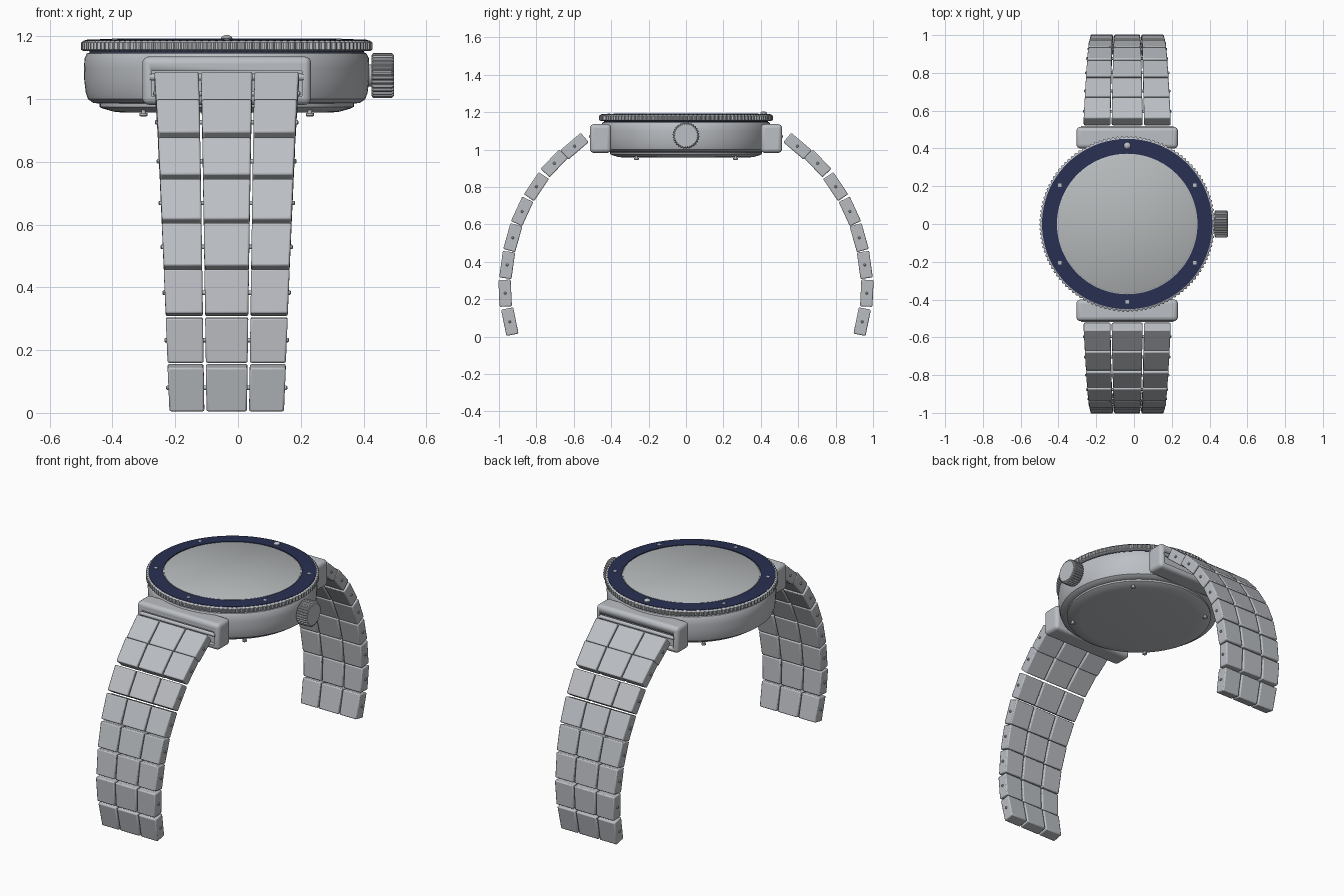
import bpy, bmesh, math
from mathutils import Vector, Matrix

if "Cube" in bpy.data.objects:
    bpy.data.objects.remove(bpy.data.objects["Cube"])

CX = -0.036          # watch axis
MID_Z = 1.075        # crown height


def material(name, rgb):
    m = bpy.data.materials.new(name)
    m.use_nodes = True
    m.diffuse_color = (*rgb, 1)
    m.node_tree.nodes["Principled BSDF"].inputs["Base Color"].default_value = (*rgb, 1)
    return m


STEEL = material("steel grey", (0.50, 0.52, 0.55))
DIAL = material("dial grey", (0.47, 0.49, 0.50))
NAVY = material("navy blue", (0.022, 0.03, 0.085))


def finish(name, bm, mat, matrix=Matrix(), bevel=0, segments=2):
    bmesh.ops.recalc_face_normals(bm, faces=bm.faces)
    mesh = bpy.data.meshes.new(name)
    bm.to_mesh(mesh)
    bm.free()
    mesh.transform(matrix)
    mesh.materials.append(mat)
    ob = bpy.data.objects.new(name, mesh)
    bpy.context.collection.objects.link(ob)
    if bevel:
        mod = ob.modifiers.new("Bevel", "BEVEL")
        mod.width, mod.segments = bevel, segments
        mod.limit_method = "ANGLE"
    bpy.ops.object.select_all(action="DESELECT")
    ob.select_set(True)
    bpy.context.view_layer.objects.active = ob
    bpy.ops.object.shade_smooth_by_angle(angle=math.radians(35))
    return ob


def turned(name, profile, mat, matrix, steps=96, teeth=0, depth=0, closed=False):
    """Rings of (radius, height); teeth alternate the radius of every other pair."""
    bm = bmesh.new()
    n = teeth * 4 if teeth else steps
    rings = []
    for r, z in profile:
        ring = []
        for i in range(n):
            a = 2 * math.pi * i / n
            rr = r - (depth if teeth and i % 4 > 1 else 0)
            ring.append(bm.verts.new((rr * math.cos(a), rr * math.sin(a), z)))
        rings.append(ring)
    pairs = list(zip(rings, rings[1:]))
    if closed:
        pairs.append((rings[-1], rings[0]))
    else:
        bm.faces.new(rings[0])
        bm.faces.new(rings[-1])
    for lo, hi in pairs:
        for i in range(n):
            j = (i + 1) % n
            bm.faces.new((lo[i], lo[j], hi[j], hi[i]))
    return finish(name, bm, mat, matrix)


def box(name, lo, hi, mat, bevel=0, segments=2):
    bm = bmesh.new()
    bmesh.ops.create_cube(bm, size=1)
    lo, hi = Vector(lo), Vector(hi)
    for v in bm.verts:
        v.co = (lo + hi) / 2 + v.co * (hi - lo)
    return finish(name, bm, mat, bevel=bevel, segments=segments)


AXIS = Matrix.Translation((CX, 0, 0))
ALONG_X = Matrix.Rotation(math.pi / 2, 4, "Y")

# Case, back cover and its screws
turned("case", [(0.40, 0.985), (0.425, 0.988), (0.442, 1.0), (0.449, 1.02), (0.454, 1.06),
                (0.455, 1.10), (0.453, 1.13), (0.446, 1.145), (0.43, 1.152)], STEEL, AXIS)
turned("case_back", [(0.405, 0.99), (0.405, 0.975), (0.395, 0.97), (0.36, 0.96), (0.33, 0.957)][::-1],
       STEEL, AXIS)
for i in range(4):
    a = math.radians(45 + 90 * i)
    spot = Matrix.Translation((CX + 0.375 * math.cos(a), 0.375 * math.sin(a), 0))
    turned("back_screw", [(0.008, 0.944), (0.013, 0.947), (0.013, 0.955), (0.007, 0.956), (0.007, 0.975)],
           STEEL, spot, 16)

# Rotating bezel with coloured insert and dial
turned("bezel_neck", [(0.438, 1.145), (0.438, 1.16)], NAVY, AXIS)
turned("bezel", [(0.456, 1.153), (0.465, 1.158), (0.465, 1.180), (0.455, 1.187)], STEEL, AXIS,
       teeth=120, depth=0.007)
turned("bezel_insert", [(0.372, 1.184), (0.451, 1.184), (0.451, 1.189), (0.372, 1.192)], NAVY, AXIS,
       closed=True)
turned("dial", [(0.367, 1.184), (0.367, 1.191), (0.364, 1.193)], DIAL, AXIS)

# Bezel markers: raised pip at twelve, small plates at the others
turned("bezel_pip", [(0.018, 1.188), (0.018, 1.195), (0.013, 1.201), (0.006, 1.204)], STEEL,
       Matrix.Translation((CX, 0.415, 0)), 24)
for i in range(1, 6):
    a = math.radians(90 + 60 * i)
    x, y = CX + 0.412 * math.cos(a), 0.412 * math.sin(a)
    box("bezel_marker", (x - 0.009, y - 0.009, 1.187), (x + 0.009, y + 0.009, 1.1925), STEEL)

# Crown and stem
turned("crown", [(0.064, 0.425), (0.072, 0.431), (0.072, 0.490), (0.065, 0.497)], STEEL,
       Matrix.Translation((0, 0, MID_Z)) @ ALONG_X, teeth=30, depth=0.005)
turned("crown_stem", [(0.035, 0.40), (0.035, 0.43)], STEEL,
       Matrix.Translation((0, 0, MID_Z)) @ ALONG_X, 32)

# Bracelet: link centres (y, z) from the lug to the free end
CENTRES = [Vector(p) for p in ((0.596, 1.018), (0.704, 0.926), (0.800, 0.802), (0.876, 0.669),
                               (0.926, 0.529), (0.956, 0.383), (0.967, 0.232), (0.942, 0.080))]
LENGTH, THICK, GAP = 0.143, 0.066, 0.007


def half_width(s):
    return 0.234 - 0.048 * s / len(CENTRES)


def link(name, k, centre, tangent, side, f0, f1):
    """Tapered block between width fractions f0 and f1."""
    normal = Vector((-tangent.y, tangent.x))
    bm = bmesh.new()
    bmesh.ops.create_cube(bm, size=1)
    for v in bm.verts:
        along, out = v.co.y, v.co.z
        w = half_width(k + 0.5 + along)
        x = f0 * w + GAP / 2 if v.co.x < 0 else f1 * w - GAP / 2
        p = centre + tangent * along * LENGTH + normal * out * THICK
        v.co = (CX + x, side * p.x, p.y)
    finish(name, bm, STEEL, bevel=0.006)


for side, label in ((-1, "front"), (1, "back")):
    # Lug with a slot for the end of the bracelet
    y0, y1 = sorted((side * 0.40, side * 0.514))
    lug = box(label + "_lug", (CX - 0.269, y0, 0.982), (CX + 0.269, y1, 1.136), STEEL, 0.022, 4)
    s0, s1 = sorted((side * 0.488, side * 0.54))
    cutter = box(label + "_slot_cutter", (CX - 0.24, s0, 1.01), (CX + 0.24, s1, 1.09), STEEL)
    cutter.hide_render = True
    cutter.hide_viewport = True
    cut = lug.modifiers.new("Slot", "BOOLEAN")
    cut.operation, cut.object = "DIFFERENCE", cutter
    turned(label + "_spring_bar", [(0.011, -0.245), (0.011, 0.245)], STEEL,
           Matrix.Translation((CX, side * 0.508, 1.07)) @ ALONG_X, 16)

    for k, c in enumerate(CENTRES):
        before = CENTRES[max(k - 1, 0)]
        after = CENTRES[min(k + 1, len(CENTRES) - 1)]
        t = (after - before).normalized()
        if k == len(CENTRES) - 1:
            t = Vector((-0.2, -0.98)).normalized()
        for name, f0, f1 in (("right", -1, -0.365), ("middle", -0.365, 0.365), ("left", 0.365, 1)):
            link(f"{label}_{name}_link", k, c, t, side, f0, f1)
        # Cross pin that shows at both edges
        w = half_width(k + 0.5) + 0.004
        turned(label + "_link_pin", [(0.004, -w), (0.007, 0.003 - w), (0.007, w - 0.003), (0.004, w)],
               STEEL, Matrix.Translation((CX, side * c.x, c.y)) @ ALONG_X, 12)
